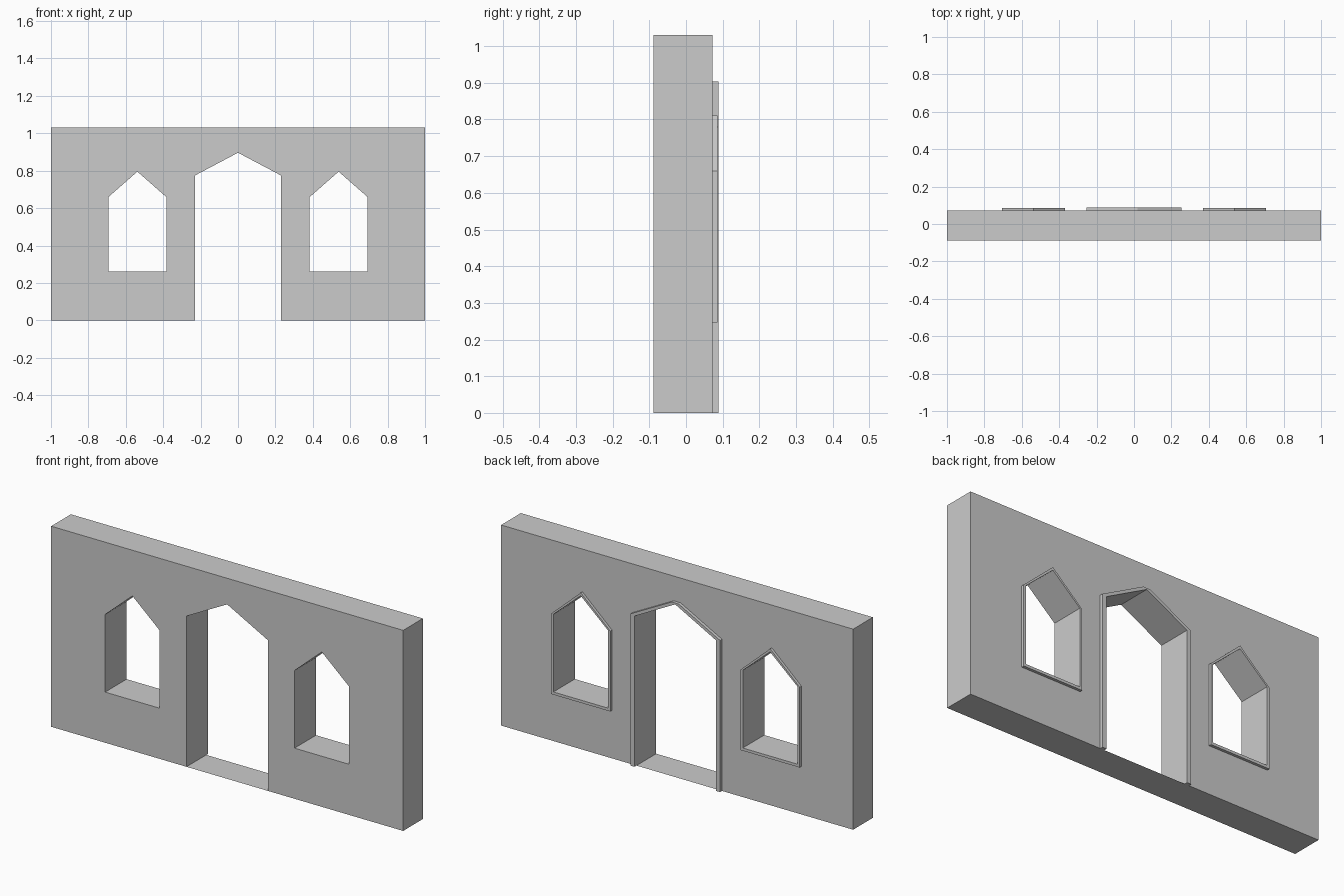
import bpy
import math

if "Cube" in bpy.data.objects:
    bpy.data.objects.remove(bpy.data.objects["Cube"])

BACK, FRONT, RIM = 0.072, -0.088, 0.088


def slab(name, loops, y0, y1):
    """Extrude closed x-z outlines (first is outer, others are holes) from y0 to y1."""
    cu = bpy.data.curves.new(name, 'CURVE')
    cu.dimensions = '2D'
    cu.fill_mode = 'BOTH'
    cu.extrude = (y1 - y0) / 2
    for pts in loops:
        sp = cu.splines.new('POLY')
        sp.points.add(len(pts) - 1)
        for p, (x, z) in zip(sp.points, pts):
            p.co = (x, z, 0, 1)
        sp.use_cyclic_u = True
    ob = bpy.data.objects.new(name, cu)
    ob.location.y = (y0 + y1) / 2
    ob.rotation_euler.x = math.pi / 2
    bpy.context.collection.objects.link(ob)
    bpy.ops.object.select_all(action='DESELECT')
    ob.select_set(True)
    bpy.context.view_layer.objects.active = ob
    bpy.ops.object.convert(target='MESH')
    bpy.context.object.name = name
    for poly in bpy.context.object.data.polygons:
        poly.use_smooth = False


def gable(cx, half, z0, spring, apex):
    return [(cx - half, z0), (cx - half, spring), (cx, apex),
            (cx + half, spring), (cx + half, z0)]


# Wall with doorway notch and two window holes
door = gable(0, 0.231, 0, 0.774, 0.896)
windows = [gable(s * 0.538, 0.155, 0.26, 0.659, 0.795) for s in (-1, 1)]
outline = [(-1, 0), (-1, 1.03), (1, 1.03), (1, 0)] + door[::-1]
slab("wall", [outline] + windows, FRONT, BACK)

# Flat threshold closing the underside of the doorway
bpy.ops.mesh.primitive_plane_add(size=1, location=(0, (FRONT + BACK) / 2, 0))
sill = bpy.context.object
sill.name = "door_threshold"
sill.scale = (0.462, BACK - FRONT, 1)

# Raised window frames on the back
for side, hole in zip((-1, 1), windows):
    rim = gable(side * 0.538, 0.168, 0.246, 0.659, 0.811)
    slab("window_frame", [rim, hole], BACK, RIM - 0.002)

# Raised door frame with a blunt tip
rim = [(0.255, 0), (0.255, 0.779), (0.02, 0.903),
       (-0.02, 0.903), (-0.255, 0.779), (-0.255, 0)]
slab("door_frame", [rim + door], BACK, RIM)
